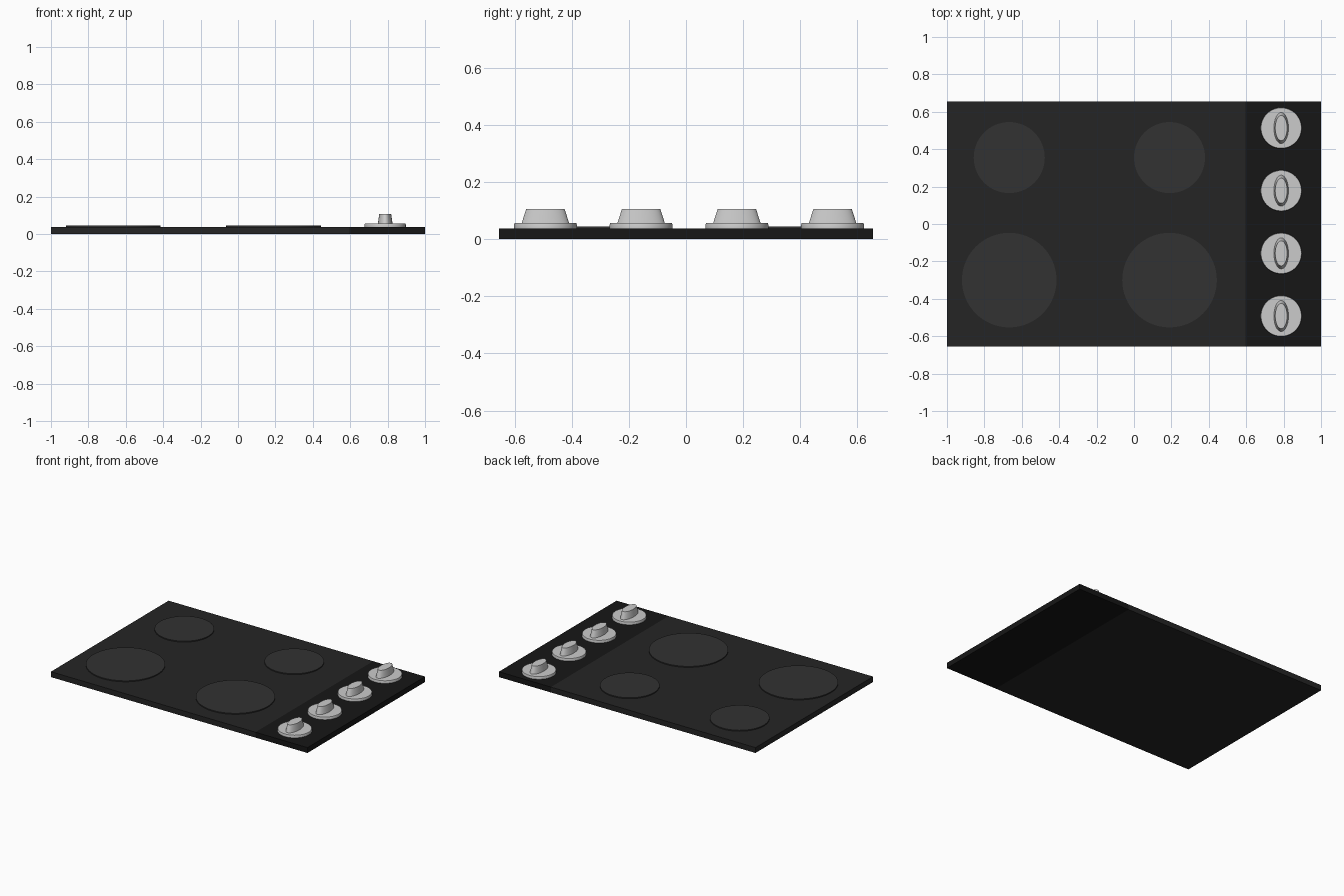
import bpy, bmesh, math

if "Cube" in bpy.data.objects:
    bpy.data.objects.remove(bpy.data.objects["Cube"])

def material(name, v):
    m = bpy.data.materials.new(name)
    m.diffuse_color = (v, v, v, 1)
    m.use_nodes = True
    m.node_tree.nodes["Principled BSDF"].inputs["Base Color"].default_value = m.diffuse_color
    return m

GLASS = material("dark_glass", 0.018)
PANEL = material("black_panel", 0.008)
PLATE = material("burner_grey", 0.032)

def finish(name, bm, loc, mat=None, smooth=True):
    bmesh.ops.recalc_face_normals(bm, faces=bm.faces)
    me = bpy.data.meshes.new(name)
    bm.to_mesh(me)
    bm.free()
    ob = bpy.data.objects.new(name, me)
    ob.location = loc
    bpy.context.collection.objects.link(ob)
    if mat:
        me.materials.append(mat)
    if smooth:
        bpy.context.view_layer.objects.active = ob
        ob.select_set(True)
        bpy.ops.object.shade_smooth_by_angle(angle=math.radians(35))
        ob.select_set(False)
    return ob

def slab(name, x0, x1, half_y, height, mat):
    bm = bmesh.new()
    bmesh.ops.create_cube(bm, size=1)
    bmesh.ops.scale(bm, vec=(x1 - x0, 2 * half_y, height), verts=bm.verts)
    return finish(name, bm, ((x0 + x1) / 2, 0, height / 2), mat, False)

def loft(name, loc, rings, mat=None, sides=64):
    """Stack elliptical rings (radius_x, radius_y, z) and cap both ends."""
    bm = bmesh.new()
    loops = [[bm.verts.new((rx * math.cos(2 * math.pi * i / sides),
                            ry * math.sin(2 * math.pi * i / sides), z))
              for i in range(sides)] for rx, ry, z in rings]
    for a, b in zip(loops, loops[1:]):
        for i in range(sides):
            j = (i + 1) % sides
            bm.faces.new((a[i], a[j], b[j], b[i]))
    bm.faces.new(loops[0][::-1])
    bm.faces.new(loops[-1])
    return finish(name, bm, loc, mat)

# Cooktop body: glass surface and control strip
TOP = 0.038
slab("glass_top", -1, 0.595, 0.655, TOP, GLASS)
slab("control_panel", 0.595, 1, 0.655, TOP, PANEL)

# Four burner plates, small at the back and large at the front
for side, x in (("left", -0.667), ("right", 0.19)):
    for row, y, r in (("back", 0.355, 0.19), ("front", -0.3, 0.253)):
        loft(f"burner_{row}_{side}", (x, y, TOP), [(r, r, 0), (r, r, 0.007)], PLATE)

# Control knobs: round skirt with a tapered oval grip
for i in range(4):
    loc = (0.787, -0.492 + i * 0.335, TOP)
    loft(f"knob_skirt_{i + 1}", loc,
         [(0.11, 0.11, 0), (0.11, 0.11, 0.013), (0.108, 0.108, 0.018)])
    loft(f"knob_grip_{i + 1}", loc,
         [(0.039, 0.083, 0.018), (0.032, 0.067, 0.068)])
